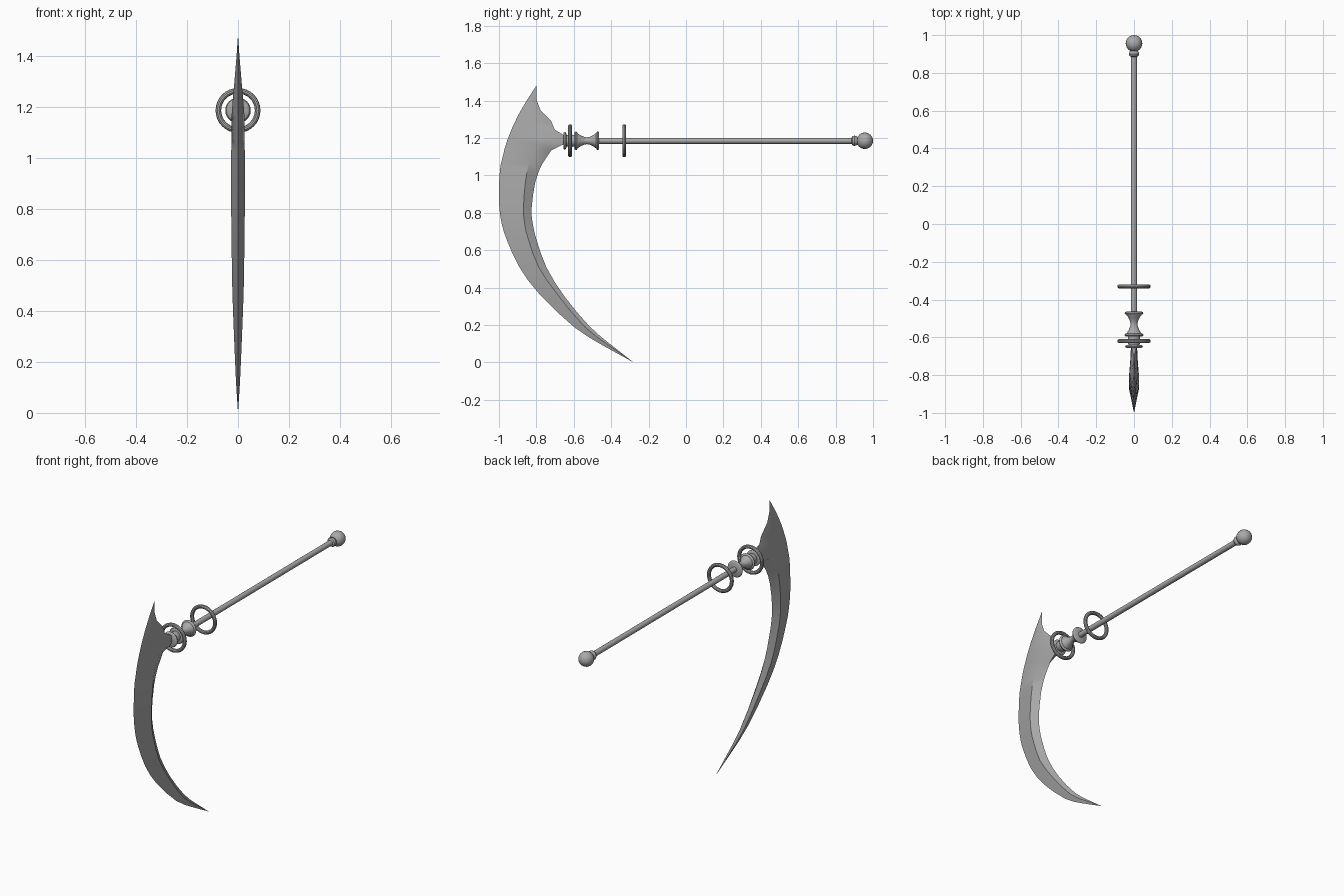
import bpy, bmesh, math
from mathutils import Matrix

if "Cube" in bpy.data.objects:
    bpy.data.objects.remove(bpy.data.objects["Cube"])

AXIS_Z = 1.185  # height of the shaft axis

grey = bpy.data.materials.new("steel grey")
grey.diffuse_color = (0.4, 0.4, 0.4, 1)
grey.use_nodes = True
grey.node_tree.nodes["Principled BSDF"].inputs["Base Color"].default_value = grey.diffuse_color


def finish(obj, angle=35):
    obj.data.materials.clear()
    obj.data.materials.append(grey)
    bpy.ops.object.select_all(action='DESELECT')
    obj.select_set(True)
    bpy.context.view_layer.objects.active = obj
    bpy.ops.object.shade_smooth_by_angle(angle=math.radians(angle))


def mesh_object(name, bm):
    bmesh.ops.recalc_face_normals(bm, faces=bm.faces[:])
    me = bpy.data.meshes.new(name)
    bm.to_mesh(me)
    bm.free()
    obj = bpy.data.objects.new(name, me)
    bpy.context.collection.objects.link(obj)
    return obj


def loft(bm, rings):
    loops = [[bm.verts.new(p) for p in ring] for ring in rings]
    n = len(loops[0])
    for a, b in zip(loops, loops[1:]):
        for k in range(n):
            bm.faces.new((a[k], a[(k + 1) % n], b[(k + 1) % n], b[k]))
    return loops


def turned(name, profile, sides=20):
    """Solid turned around the shaft axis from (y, radius) points."""
    bm = bmesh.new()
    rings = [[(r * math.cos(2 * math.pi * k / sides), y,
               AXIS_Z + r * math.sin(2 * math.pi * k / sides))
              for k in range(sides)] for y, r in profile]
    loops = loft(bm, rings)
    bm.faces.new(loops[0])
    bm.faces.new(loops[-1])
    finish(mesh_object(name, bm))


def disc(name, y, radius, half):
    """Thin collar with a rounded rim."""
    turned(name, [(y - half, radius - half), (y - half * 0.6, radius - half * 0.3),
                  (y, radius), (y + half * 0.6, radius - half * 0.3),
                  (y + half, radius - half)], 24)


def ring(name, y):
    bpy.ops.mesh.primitive_torus_add(
        location=(0, y, AXIS_Z), rotation=(math.pi / 2, 0, 0),
        major_radius=0.077, minor_radius=0.011, major_segments=32, minor_segments=10)
    bpy.context.object.name = name
    finish(bpy.context.object)


# Blade stations: back edge y z, ridge y z, inner edge y z, half thickness
rows = [
    (-.80, 1.48, -.80, 1.48, -.80, 1.48, 0),
    (-.858, 1.39, -.825, 1.395, -.80, 1.406, .006),
    (-.895, 1.326, -.83, 1.335, -.778, 1.348, .011),
    (-.927, 1.26, -.82, 1.275, -.72, 1.289, .016),
    (-.943, 1.22, -.81, 1.23, -.703, 1.246, .020),
    (-.955, 1.19, -.79, 1.195, -.65, 1.212, .023),
    (-.968, 1.15, -.783, 1.166, -.65, 1.168, .025),
    (-.98, 1.10, -.818, 1.12, -.72, 1.134, .026),
    (-.99, 1.06, -.838, 1.07, -.767, 1.064, .026),
    (-.998, .985, -.858, .97, -.805, .968, .027),
    (-1.0, .85, -.869, .83, -.826, .818, .027),
    (-.985, .74, -.862, .735, -.818, .735, .026),
    (-.955, .647, -.842, .655, -.80, .658, .025),
    (-.89, .508, -.787, .508, -.746, .508, .023),
    (-.783, .364, -.685, .36, -.65, .353, .018),
    (-.596, .187, -.541, .19, -.516, .193, .011),
    (-.436, .086, -.41, .09, -.398, .092, .006),
    (-.28, 0, -.28, 0, -.28, 0, 0),
]
NECK = (5, 6)  # stations that are thick at the inner side, where the shaft joins

# Smooth the long curve by adding in-between stations below the neck
smooth = [r + ((.012,) if i in NECK else (0,)) for i, r in enumerate(rows[:9])]
for i in range(8, len(rows) - 1):
    a, b, c = rows[i - 1], rows[i], rows[i + 1]
    d = rows[min(i + 2, len(rows) - 1)]
    if i + 2 < len(rows):
        mid = tuple((9 * (q + s) - p - t) / 16 for p, q, s, t in zip(a, b, c, d))
        smooth.append(mid + (0,))
    smooth.append(c + (0,))

bm = bmesh.new()
loft(bm, [[(0, oy, oz), (w, ry, rz), (n, iy, iz), (-n, iy, iz), (-w, ry, rz)]
          for oy, oz, ry, rz, iy, iz, w, n in smooth])
bmesh.ops.remove_doubles(bm, verts=bm.verts[:], dist=1e-5)
finish(mesh_object("blade", bm), 30)

# Shaft with end collar and round pommel
turned("shaft", [(-.66, .016), (.94, .016)], 16)
turned("pommel_collar", [(.885, .016), (.89, .024), (.90, .028), (.912, .024), (.92, .018)])
bpy.ops.mesh.primitive_uv_sphere_add(segments=20, ring_count=12, radius=0.044,
                                     location=(0, .956, AXIS_Z), rotation=(math.pi / 2, 0, 0))
bpy.context.object.name = "pommel"
finish(bpy.context.object)

# Concave spool and collars between the shaft and the blade
turned("spool", [(-.595, .046), (-.58, .040), (-.565, .030), (-.545, .021), (-.53, .018),
                 (-.515, .021), (-.495, .030), (-.482, .040), (-.468, .046)], 24)
disc("spool_front_collar", -.588, .050, .008)
disc("spool_back_collar", -.472, .050, .008)
disc("blade_collar", -.648, .047, .008)
turned("socket", [(-.655, .022), (-.64, .030), (-.615, .033), (-.59, .030)])

# Two large rings around the shaft
ring("front_ring", -.62)
ring("back_ring", -.33)
